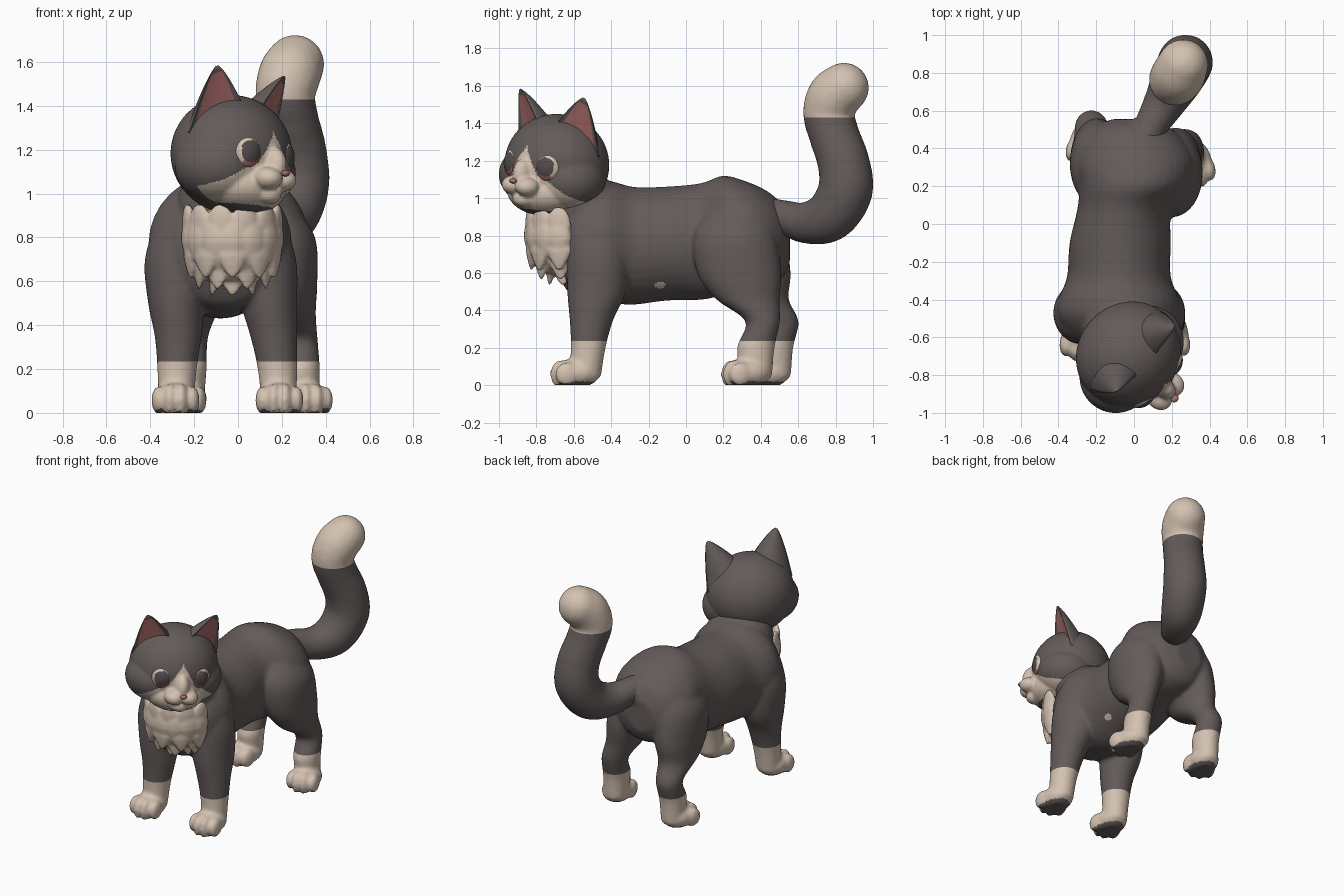
import bpy, bmesh, math
from mathutils import Vector, Matrix

if "Cube" in bpy.data.objects:
    bpy.data.objects.remove(bpy.data.objects["Cube"])


def material(name, rgb):
    m = bpy.data.materials.new(name)
    m.diffuse_color = (*rgb, 1)
    m.use_nodes = True
    m.node_tree.nodes["Principled BSDF"].inputs["Base Color"].default_value = m.diffuse_color
    return m


MATS = [material("charcoal fur", (0.125, 0.105, 0.102)),
        material("cream fur", (0.66, 0.54, 0.44)),
        material("pink skin", (0.42, 0.155, 0.15)),
        material("dark eye", (0.085, 0.072, 0.07))]
DARK, CREAM, PINK, EYE = range(4)


def finish(bm, name, rule, voxel=0, smooth=0, cuts=(), matrix=None, floor=False):
    """Make an object, optionally fuse it by remeshing, then colour faces by a rule."""
    bmesh.ops.recalc_face_normals(bm, faces=bm.faces)
    me = bpy.data.meshes.new(name)
    bm.to_mesh(me)
    bm.free()
    ob = bpy.data.objects.new(name, me)
    bpy.context.collection.objects.link(ob)
    if voxel:
        r = ob.modifiers.new("fuse", 'REMESH')
        r.mode, r.voxel_size = 'VOXEL', voxel
        s = ob.modifiers.new("soften", 'SMOOTH')
        s.factor, s.iterations = 0.5, smooth
        dg = bpy.context.evaluated_depsgraph_get()
        new = bpy.data.meshes.new_from_object(ob.evaluated_get(dg))
        ob.modifiers.clear()
        ob.data = new
    me = ob.data
    me.materials.clear()
    for m in MATS:
        me.materials.append(m)
    bm = bmesh.new()
    bm.from_mesh(me)
    for z in cuts:
        bmesh.ops.bisect_plane(bm, geom=bm.verts[:] + bm.edges[:] + bm.faces[:],
                               plane_co=(0, 0, z), plane_no=(0, 0, 1))
    if floor:
        for v in bm.verts:
            v.co.z = max(v.co.z, 0)
    bm.normal_update()
    for i, f in enumerate(bm.faces):
        f.material_index = rule(f.calc_center_median(), f.normal, i)
        f.smooth = True
    bm.to_mesh(me)
    bm.free()
    if matrix:
        ob.matrix_world = matrix
    return ob


def blob(bm, c, r, rot=None, seg=24):
    m = Matrix.Translation(c) @ (rot or Matrix()) @ Matrix.Diagonal((*r, 1))
    return bmesh.ops.create_uvsphere(bm, u_segments=seg, v_segments=seg // 2, radius=1, matrix=m)["verts"]


def skin_rings(bm, rings):
    """Bridge rings of points into a closed solid."""
    vs = [[bm.verts.new(p) for p in ring] for ring in rings]
    n = len(vs[0])
    for a, b in zip(vs, vs[1:]):
        for i in range(n):
            j = (i + 1) % n
            bm.faces.new((a[i], a[j], b[j], b[i]))
    bm.faces.new(vs[0])
    bm.faces.new(vs[-1])


def spline(pts, steps):
    """Catmull-Rom samples through points of any dimension."""
    p = [Vector(q) for q in pts]
    p = [2 * p[0] - p[1]] + p + [2 * p[-1] - p[-2]]
    out = []
    for a, b, c, d in zip(p, p[1:], p[2:], p[3:]):
        for k in range(steps):
            t = k / steps
            out.append(0.5 * (2 * b + (c - a) * t + (2 * a - 5 * b + 4 * c - d) * t * t
                              + (3 * b - a - 3 * c + d) * t ** 3))
    return out + [p[-2]]


def loft(bm, secs, along):
    """Sections (position, c1, c2, r1, r2) stacked along y or z."""
    rings = []
    for s, c1, c2, r1, r2 in spline(secs, 5):
        ring = []
        for i in range(32):
            a = math.tau * i / 32
            u, v = c1 + r1 * math.cos(a), c2 + r2 * math.sin(a)
            ring.append((u, s, v) if along == 'y' else (u, v, s))
        rings.append(ring)
    skin_rings(bm, rings)


# Body with neck, legs and paws
bm = bmesh.new()
loft(bm, [(-.69, -.06, .74, .13, .14), (-.62, -.06, .75, .25, .26), (-.5, -.08, .77, .32, .31),
          (-.4, -.08, .765, .32, .325), (-.28, -.08, .745, .275, .315), (-.1, -.073, .757, .268, .305),
          (.08, -.05, .768, .25, .312), (.2, 0, .80, .29, .32), (.32, .01, .80, .31, .29),
          (.43, .005, .785, .27, .255), (.51, -.01, .77, .2, .2), (.555, -.02, .76, .1, .11)], 'y')
blob(bm, (-.05, -.54, .95), (.23, .2, .19))
blob(bm, (.055, .45, .885), (.1, .13, .105))


def paw(cx, cy, turn):
    rot = Matrix.Rotation(turn, 4, 'Z')
    blob(bm, (cx, cy, .065), (.1, .125, .08), rot)
    for k in (-1.5, -.5, .5, 1.5):
        inner = abs(k) < 1
        off = rot @ Vector((k * .052, -.08 if inner else -.055, 0))
        blob(bm, (cx + off.x, cy + off.y, .058), (.032, .062, .078 if inner else .064), rot)


for side in (-1, 1):
    # sections: height, offset from middle, middle, y, radii
    front = [(.04, .235, -.048, -.54, .08, .085), (.2, .229, -.049, -.523, .09, .093),
             (.35, .218, -.055, -.505, .107, .117), (.5, .21, -.07, -.478, .13, .157),
             (.7, .19, -.08, -.47, .155, .165), (.88, .15, -.08, -.47, .13, .15),
             (.98, .11, -.08, -.47, .06, .08)]
    loft(bm, [(z, m + side * o, y, rx, ry) for z, o, m, y, rx, ry in front], 'z')
    paw(-.048 + side * .237, -.585, 0)
    hind = [(.04, .262, .03, .38, .075, .08), (.2, .258, .03, .373, .085, .1),
            (.34, .25, .025, .41, .088, .092), (.46, .225, .015, .33, .115, .17),
            (.6, .205, .012, .285, .145, .225), (.8, .18, .012, .26, .16, .22),
            (.95, .14, .012, .27, .1, .14)]
    back = lambda z: 0 if side > 0 else (.1 if z < .4 else .05)
    loft(bm, [(z, m + side * o, y + back(z), rx, ry) for z, o, m, y, rx, ry in hind], 'z')
    paw(.035 + side * .277, .33 + back(0), .2 * side)

SOCK = .235


def body_rule(c, n, i):
    if c.z < .02 and n.z < -.6:
        return DARK
    spot = c.x > 0 and math.hypot((c.y + .14) / .03, (c.z - .535) / .016) < 1
    return CREAM if c.z < SOCK or spot else DARK


finish(bm, "body_and_legs", body_rule, .0125, 6, [SOCK], floor=True)

# Tail with a cream tip
bm = bmesh.new()
tail = [(.04, .40, .92, .09), (.09, .52, .9, .09), (.16, .64, .868, .11), (.23, .77, .905, .137),
        (.27, .852, 1.04, .147), (.265, .842, 1.19, .14), (.235, .795, 1.33, .135),
        (.215, .763, 1.45, .137), (.235, .79, 1.54, .143), (.26, .845, 1.59, .134)]
for p in spline(tail, 8):
    blob(bm, p[:3], (p[3],) * 3)
finish(bm, "tail", lambda c, n, i: CREAM if c.z > 1.43 else DARK, .014, 6, [1.43])

# Chest bib made of overlapping tufts
bm = bmesh.new()
bx, by = -.025, -.64
blob(bm, (bx, by, .77), (.21, .215, .2), seg=32)
for row, (z, k, n) in enumerate([(.85, .95, 6), (.78, .98, 7), (.715, .93, 5), (.665, .72, 4), (.635, .4, 3)]):
    for i in range(n):
        a = math.radians(-78 + 156 * i / (n - 1))
        pos = Vector((bx + .21 * k * math.sin(a), by - .2 * k * math.cos(a), z))
        rot = Matrix.Rotation(a, 4, 'Z') @ Matrix.Rotation(.1 - row * .05, 4, 'X')
        verts = blob(bm, (0, 0, 0), (.068, .03, .105), seg=16)
        for v in verts:  # sharpen the lower end
            if v.co.z < 0:
                s = 1 - .5 * (-v.co.z / .105)
                v.co.x *= s
                v.co.y *= s
            v.co = pos + (rot @ v.co)
finish(bm, "chest_bib", lambda c, n, i: CREAM, .009, 4)

# Head, turned to one side and tilted
HEAD = Matrix.Translation((-.03, -.69, 1.18)) @ Matrix.Rotation(math.radians(48), 4, 'Z') \
    @ Matrix.Rotation(math.radians(6), 4, 'Y')
bm = bmesh.new()
blob(bm, (0, 0, 0), (.29, .268, .27), seg=48)
blob(bm, (0, -.1, -.15), (.2, .175, .125), seg=32)
blob(bm, (0, -.26, -.055), (.05, .07, .09))
blob(bm, (0, -.245, -.185), (.06, .06, .045))
for s in (-1, 1):
    blob(bm, (s * .12, -.03, -.07), (.2, .195, .165), seg=32)
    blob(bm, (s * .048, -.275, -.115), (.064, .073, .052))


def face_rule(c, n, i):
    if c.y > -.05 or c.z < -.238:
        return DARK
    w = .62 * (.1 - c.z) if c.z > -.05 else .11 + 1.35 * (-.05 - c.z)
    return CREAM if abs(c.x) < w else DARK


finish(bm, "head", face_rule, .009, 4, matrix=HEAD)

# Nose
bm = bmesh.new()
blob(bm, (0, -.34, -.088), (.022, .018, .014))
finish(bm, "nose", lambda c, n, i: PINK, matrix=HEAD)

for s, label in ((-1, "right"), (1, "left")):
    # Eye, with its pole facing forward so the iris is round
    def eye_rule(c, n, i):
        if math.hypot(c.x + s * .006, c.z - .006) < .05:
            return EYE
        return PINK if c.z < -.02 and c.x * s < .03 else CREAM

    bm = bmesh.new()
    blob(bm, (0, 0, 0), (.07, .076, .05), Matrix.Rotation(math.pi / 2, 4, 'X'), seg=48)
    finish(bm, label + "_eye", eye_rule,
           matrix=HEAD @ Matrix.Translation((s * .125, -.206, -.005)) @ Matrix.Rotation(s * .4, 4, 'Z'))
    # Cupped ear with pink lining, opening outward
    bm = bmesh.new()
    turn = Matrix.Rotation(s * .45, 3, 'Z')
    base, tip = Vector((s * .165, -.05, .13)), Vector((s * .235, -.085, .385))
    edge, rear = turn @ Vector((s * .9, 0, -.42)), turn @ Vector((0, 1, 0))
    rings = []
    for k in range(17):
        t = k / 16 * .98
        w = .15 * (1 - t) ** .75
        ring = []
        for i in range(40):
            a = math.tau * i / 40
            depth = abs(math.sin(a)) * w * (1.2 if i < 20 else .15)
            ring.append(base.lerp(tip, t) + edge * w * math.cos(a) + rear * depth)
        rings.append(ring)
    skin_rings(bm, rings)
    # the strips on the open side line the cup
    finish(bm, label + "_ear", lambda c, n, i: PINK if i < 560 and 24 <= i % 40 <= 35 else DARK, matrix=HEAD)
